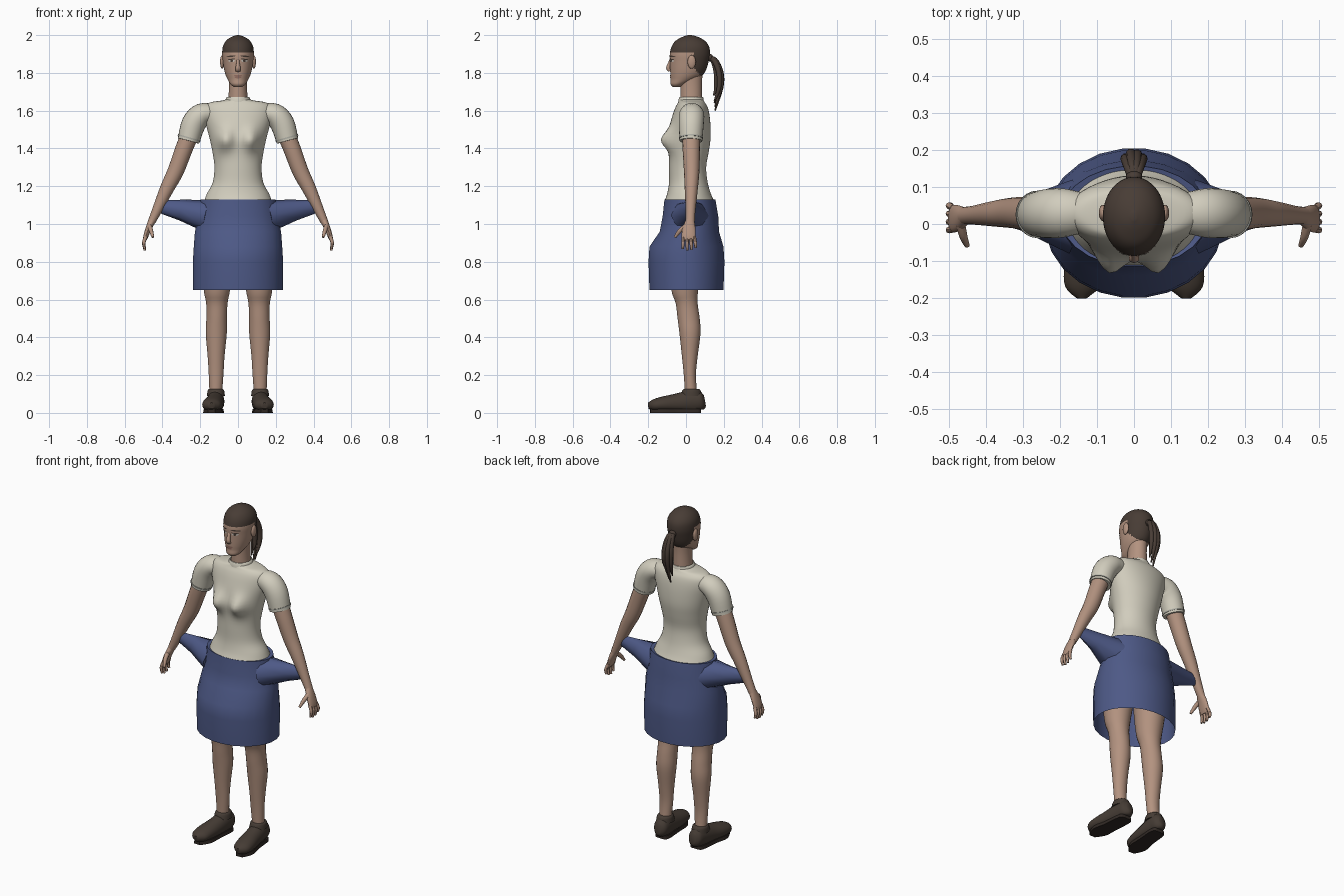
import bpy, bmesh, math
from mathutils import Vector
from mathutils.bvhtree import BVHTree

if "Cube" in bpy.data.objects:
    bpy.data.objects.remove(bpy.data.objects["Cube"])

made = []


def material(name, rgb):
    m = bpy.data.materials.new(name)
    m.use_nodes = True
    m.diffuse_color = (*rgb, 1)
    m.node_tree.nodes["Principled BSDF"].inputs["Base Color"].default_value = (*rgb, 1)
    return m


SKIN = material("skin", (.45, .29, .215))
SHIRT = material("cream_cloth", (.64, .61, .51))
TRIM = material("grey_trim", (.42, .42, .37))
BLUE = material("blue_cloth", (.075, .1, .24))
HAIR = material("dark_brown_hair", (.065, .046, .036))
SHOE = material("brown_leather", (.06, .045, .035))
SOLE = material("dark_sole", (.03, .022, .018))
EYE = material("eye_white", (.6, .56, .5))
LIP = material("lip", (.3, .16, .125))


def resample(rows, steps):
    """Smooth curve through rows of numbers."""
    out = []
    for i in range(len(rows) - 1):
        a, b, c, d = rows[max(i - 1, 0)], rows[i], rows[i + 1], rows[min(i + 2, len(rows) - 1)]
        for k in range(steps):
            t = k / steps
            out.append([.5 * (2 * q + (r - p) * t + (2 * p - 5 * q + 4 * r - s) * t * t
                              + (3 * q - p - 3 * r + s) * t ** 3)
                        for p, q, r, s in zip(a, b, c, d)])
    return out + [list(rows[-1])]


def skin_rings(name, rings, mats, caps=True, edit=None, rule=None):
    """Bridge closed rings of points into one object."""
    bm = bmesh.new()
    vs = [[bm.verts.new(p) for p in ring] for ring in rings]
    n = len(vs[0])
    for a, b in zip(vs, vs[1:]):
        for i in range(n):
            j = (i + 1) % n
            bm.faces.new((a[i], a[j], b[j], b[i]))
    if caps:
        bm.faces.new(vs[0])
        bm.faces.new(vs[-1])
    if edit:
        for v in bm.verts:
            edit(v.co)
    bmesh.ops.recalc_face_normals(bm, faces=bm.faces)
    if rule:
        for f in bm.faces:
            f.material_index = rule(f.calc_center_median())
    return finish(name, bm, mats)


def finish(name, bm, mats):
    me = bpy.data.meshes.new(name)
    bm.to_mesh(me)
    bm.free()
    for m in mats:
        me.materials.append(m)
    ob = bpy.data.objects.new(name, me)
    bpy.context.scene.collection.objects.link(ob)
    made.append(ob)
    return ob


def loft(name, rows, mats, seg=32, steps=4, **kw):
    """Horizontal rings: z, centre x, half width, front y, back y."""
    rings = []
    for z, cx, rx, yf, yb in (resample(rows, steps) if steps > 1 else rows):
        ang = [math.tau * (i + .5) / seg for i in range(seg)]
        rings.append([(cx + rx * math.cos(a), (yf + yb) / 2 + (yb - yf) / 2 * math.sin(a), z) for a in ang])
    return skin_rings(name, rings, mats, **kw)


def tube(name, rows, mat, ref=(0, 1, 0), seg=16, steps=4, **kw):
    """Rings across a path: x, y, z, radius along ref, radius across it."""
    rows = resample(rows, steps)
    pts = [Vector(r[:3]) for r in rows]
    rings = []
    for i, r in enumerate(rows):
        t = (pts[min(i + 1, len(pts) - 1)] - pts[max(i - 1, 0)]).normalized()
        u = Vector(ref)
        u = (u - t * u.dot(t)).normalized()
        w = t.cross(u)
        rings.append([pts[i] + u * max(r[3], .002) * math.cos(math.tau * k / seg)
                      + w * max(r[4], .002) * math.sin(math.tau * k / seg) for k in range(seg)])
    return skin_rings(name, rings, [mat], **kw)


def ball(name, loc, size, mat):
    bm = bmesh.new()
    bmesh.ops.create_uvsphere(bm, u_segments=16, v_segments=10, radius=1)
    for v in bm.verts:
        v.co = Vector(c * s + p for c, s, p in zip(v.co, size, loc))
    return finish(name, bm, [mat])


# Shirt body with bust
def bust(co):
    if co.y < .02:
        for s in (-1, 1):
            co.y -= .056 * math.exp(-((co.x - s * .068) / .046) ** 2 - ((co.z - 1.445) / .055) ** 2)


loft("shirt", [(1.12, 0, .18, -.115, .15), (1.16, 0, .165, -.1, .132), (1.22, 0, .134, -.09, .115),
               (1.3, 0, .125, -.09, .107), (1.38, 0, .135, -.09, .12), (1.45, 0, .15, -.088, .13),
               (1.52, 0, .168, -.085, .13), (1.58, 0, .182, -.07, .124), (1.62, 0, .18, -.055, .114),
               (1.643, 0, .15, -.042, .1), (1.653, 0, .09, -.038, .095), (1.66, 0, .062, -.035, .09)],
     [SHIRT], seg=48, edit=bust)
loft("collar", [(1.645, 0, .07, -.042, .095), (1.665, 0, .064, -.038, .093), (1.672, 0, .056, -.032, .088),
                (1.65, 0, .052, -.028, .084)], [SHIRT], steps=2)

# Skirt, open below
loft("skirt", [(.65, 0, .24, -.195, .2), (.8, 0, .241, -.2, .205), (.88, 0, .236, -.195, .2),
               (.96, 0, .23, -.14, .176), (1.04, 0, .21, -.125, .172), (1.13, 0, .2, -.115, .157),
               (1.125, 0, .172, -.1, .14)], [BLUE], seg=24, steps=1, caps=False)

# Neck and head, with hair coloured above the hairline
loft("neck", [(1.62, 0, .055, -.03, .085), (1.68, 0, .05, -.03, .085), (1.75, 0, .048, -.03, .085),
              (1.82, 0, .052, -.03, .09)], [SKIN])


def hairline(c):
    return int(c.z > 1.905 or (c.y > .035 and c.z > 1.785 + max(0, .08 - c.y)))


head = loft("head", [(1.725, 0, .022, -.07, -.03), (1.74, 0, .04, -.082, 0), (1.765, 0, .055, -.081, .055),
                     (1.79, 0, .066, -.083, .09), (1.82, 0, .074, -.084, .108), (1.86, 0, .08, -.085, .12),
                     (1.9, 0, .084, -.086, .127), (1.94, 0, .08, -.076, .122), (1.97, 0, .063, -.055, .1),
                     (1.99, 0, .036, -.02, .065), (2, 0, .006, .01, .03)],
            [SKIN, HAIR], seg=48, steps=5, rule=hairline)
bm = bmesh.new()
bm.from_mesh(head.data)
tree = BVHTree.FromBMesh(bm)
bm.free()


def face_patch(name, cx, cz, rx, rz, mat, lift, tilt=0):
    """Thin elliptical plate laid on the front of the head."""
    bm = bmesh.new()
    vs = []
    for i in range(16):
        a = math.tau * i / 16
        x = cx + rx * math.cos(a)
        z = cz + rz * math.sin(a) + tilt * (x - cx)
        hit = tree.ray_cast(Vector((x, -1, z)), Vector((0, 1, 0)))[0]
        vs.append(bm.verts.new((x, hit.y - lift, z)))
    bm.faces.new(vs)
    bmesh.ops.triangulate(bm, faces=bm.faces)
    return finish(name, bm, [mat])


tube("nose", [(0, -.078, 1.875, .008, .006), (0, -.087, 1.85, .009, .009), (0, -.094, 1.825, .014, .011),
              (0, -.086, 1.81, .013, .008)], SKIN, ref=(1, 0, 0))
face_patch("upper_lip", 0, 1.785, .022, .005, LIP, .003)
face_patch("lower_lip", 0, 1.776, .018, .005, LIP, .004)

# Ponytail strands
for i, (off, back, tip) in enumerate([(-.022, 0, 1.64), (-.008, .012, 1.6), (.008, .01, 1.62),
                                      (.022, 0, 1.65), (0, -.014, 1.68)]):
    tube(f"ponytail_strand_{i + 1}",
         [(0, .11, 1.88, .012, .012), (off * .6, .148 + back * .5, 1.868, .013, .014),
          (off, .174 + back, 1.8, .014, .014), (off, .174 + back, 1.72, .012, .012),
          (off * .7, .15 + back * .3, tip, .004, .004)], HAIR, ref=(1, 0, 0), seg=10)
ball("hair_tie", (0, .128, 1.88), (.022, .016, .02), HAIR)

# Paired parts
for s, side in ((1, "left_"), (-1, "right_")):
    def limb(name, rows, mat, **kw):
        return tube(side + name, [(s * r[0], *r[1:]) for r in rows], mat, **kw)

    # Face details
    ball(side + "ear", (s * .084, .03, 1.858), (.011, .022, .036), SKIN)
    face_patch(side + "eye", s * .034, 1.864, .017, .007, EYE, .002)
    face_patch(side + "eyelid_line", s * .034, 1.872, .019, .003, HAIR, .003, -s * .1)
    face_patch(side + "iris", s * .034, 1.864, .007, .007, HAIR, .004)
    face_patch(side + "eyebrow", s * .036, 1.888, .024, .004, HAIR, .003, -s * .1)

    # Sleeve, cuff and arm
    limb("sleeve", [(.12, .03, 1.588, .05, .045), (.19, .03, 1.58, .066, .06), (.235, .028, 1.53, .066, .064),
                    (.262, .026, 1.44, .06, .058)], SHIRT, seg=24)
    limb("cuff", [(.258, .026, 1.459, .064, .062), (.26, .026, 1.452, .064, .062)], TRIM, seg=24)
    limb("arm", [(.245, .028, 1.5, .048, .048), (.285, .028, 1.4, .046, .046), (.33, .03, 1.28, .041, .043),
                 (.375, .028, 1.19, .035, .037), (.43, .024, 1.07, .026, .026), (.458, .022, 1.01, .024, .02)], SKIN)
    limb("hand", [(.454, .022, 1.02, .023, .02), (.474, .016, .975, .035, .016), (.488, .014, .935, .037, .013),
                  (.493, .014, .915, .033, .009)], SKIN)
    for i in range(4):
        y = -.014 + i * .019
        drop = (.008, 0, .003, .015)[i]
        limb(f"finger_{i + 1}", [(.487, y, .935, .009, .01), (.499, y * 1.15, .9, .009, .009),
                                 (.493, y * 1.2, .86 + drop, .006, .006)], SKIN, seg=8)
    limb("thumb", [(.468, 0, .99, .013, .013), (.46, -.034, .963, .011, .012), (.45, -.058, .93, .007, .007)],
         SKIN, ref=(1, 0, 0), seg=10)

    # Stretched side flap of the skirt
    limb("skirt_flap", [(.17, .02, 1.045, .1, .084), (.3, .026, 1.074, .045, .056), (.415, .028, 1.092, .01, .033)],
         BLUE, steps=1, seg=8)

    # Leg
    loft(side + "leg", [(z, s * x, r, f, b) for z, x, r, f, b in
                        [(.09, .118, .033, -.005, .06), (.2, .116, .039, -.012, .053), (.3, .116, .045, -.022, .062),
                         (.42, .115, .056, -.035, .077), (.5, .113, .055, -.045, .073), (.58, .112, .057, -.055, .062),
                         (.65, .112, .07, -.078, .065), (.8, .11, .086, -.09, .09), (1, .09, .09, -.08, .11)]],
         [SKIN], seg=24)

    # Shoe
    def flat_bottom(co):
        co.z = max(co.z, .018)

    def flat_sole(co):
        co.z = .02 if co.z > .01 else 0

    limb("shoe", [(.115, .1, .065, .018, .03), (.115, .08, .062, .04, .052), (.118, .03, .06, .046, .06),
                  (.125, -.05, .05, .05, .052), (.135, -.12, .045, .053, .042), (.14, -.17, .04, .046, .032),
                  (.14, -.2, .038, .014, .016)], SHOE, ref=(1, 0, 0), seg=24, edit=flat_bottom)
    limb("sole", [(.115, .08, .01, .02, .01), (.116, .06, .01, .042, .01), (.125, -.05, .01, .045, .01),
                  (.135, -.13, .01, .05, .01), (.14, -.19, .01, .02, .01)], SOLE, ref=(1, 0, 0), edit=flat_sole)
    loft(side + "shoe_collar", [(.09, s * .117, .048, -.03, .085), (.118, s * .117, .044, -.02, .078),
                                (.127, s * .117, .037, -.012, .07)], [SHOE], seg=24)

# Smooth shading with sharp edges kept
for o in bpy.context.selected_objects:
    o.select_set(False)
for o in made:
    o.select_set(True)
bpy.context.view_layer.objects.active = head
bpy.ops.object.shade_smooth_by_angle(angle=math.radians(45))
